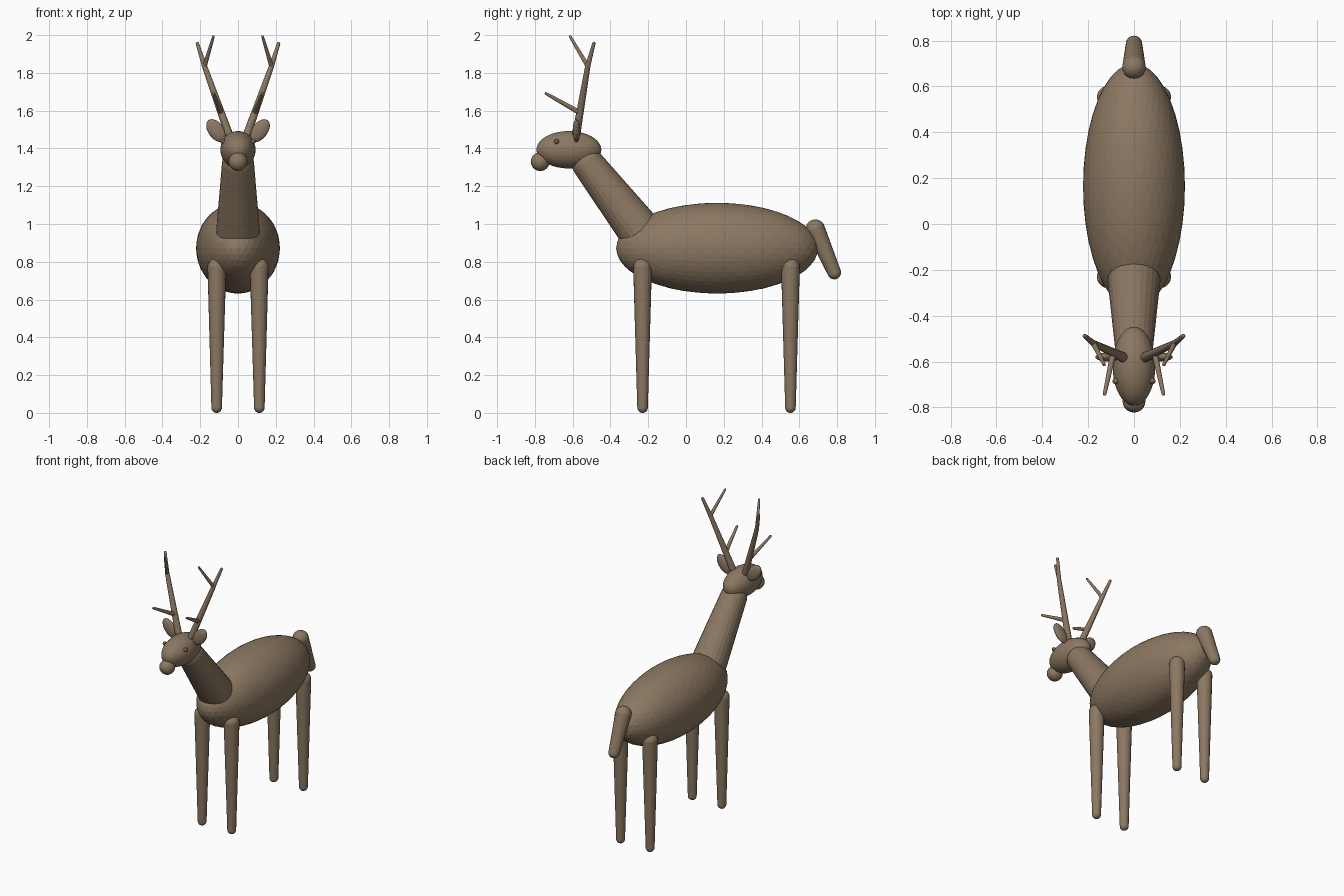
import bpy, bmesh
from mathutils import Vector, Matrix

cube = bpy.data.objects.get("Cube")
if cube:
    bpy.data.objects.remove(cube, do_unlink=True)

brown = bpy.data.materials.new("brown")
brown.use_nodes = True
brown.diffuse_color = (0.262, 0.188, 0.122, 1)
shader = brown.node_tree.nodes["Principled BSDF"]
shader.inputs["Base Color"].default_value = brown.diffuse_color
shader.inputs["Roughness"].default_value = 0.9


def finish(name, bm):
    mesh = bpy.data.meshes.new(name)
    bmesh.ops.recalc_face_normals(bm, faces=bm.faces)
    bm.to_mesh(mesh)
    bm.free()
    mesh.materials.append(brown)
    obj = bpy.data.objects.new(name, mesh)
    bpy.context.collection.objects.link(obj)
    return obj


def ellipsoid(name, centre, radii, roll=0, detail=3):
    bm = bmesh.new()
    bmesh.ops.create_icosphere(bm, subdivisions=detail, radius=1)
    bm.transform(Matrix.Translation(centre) @ Matrix.Rotation(roll, 4, 'Y')
                 @ Matrix.Diagonal((*radii, 1)))
    return finish(name, bm)


def limb(name, start, end, r_start, r_end, sides=20):
    """Tapered rod with a rounded cap at both ends."""
    start, end = Vector(start), Vector(end)
    turn = (end - start).to_track_quat('Z', 'Y')
    bm = bmesh.new()
    # an odd ring count leaves no equator, so the sphere splits in two caps
    bmesh.ops.create_uvsphere(bm, u_segments=sides, v_segments=13, radius=1)
    for v in bm.verts:
        centre, radius = (end, r_end) if v.co.z > 0 else (start, r_start)
        v.co = centre + turn @ (v.co * radius)
    return finish(name, bm)


# Body, neck and tail
ellipsoid("body", (0, 0.165, 0.872), (0.222, 0.535, 0.24), detail=4)
limb("neck", (0, -0.2, 0.905), (0, -0.52, 1.32), 0.122, 0.085, 24)
limb("tail", (0, 0.685, 0.972), (0, 0.785, 0.743), 0.052, 0.036)

# Head and nose
ellipsoid("head", (0, -0.62, 1.393), (0.093, 0.172, 0.099), detail=4)
ellipsoid("nose", (0, -0.772, 1.33), (0.05, 0.05, 0.05))

# Paired parts
for side, s in (("left", 1), ("right", -1)):
    for end, y in (("front", -0.23), ("back", 0.553)):
        limb(f"{end}_leg_{side}", (s * 0.112, y, 0.77),
             (s * 0.113, y, 0.028), 0.05, 0.028)
    ellipsoid(f"eye_{side}", (s * 0.08, -0.685, 1.437), (0.014,) * 3, detail=2)
    ellipsoid(f"ear_{side}", (s * 0.115, -0.58, 1.494), (0.042, 0.02, 0.07),
              roll=s * 0.65)

    # Antler: a slightly bent beam with two forward tines
    root, fork = (s * 0.05, -0.58, 1.48), (s * 0.177, -0.52, 1.835)
    limb(f"antler_base_{side}", root, fork, 0.022, 0.014, 12)
    limb(f"antler_tip_{side}", fork, (s * 0.215, -0.488, 1.955), 0.014, 0.009, 12)
    limb(f"lower_tine_{side}", (s * 0.09, -0.563, 1.59),
         (s * 0.128, -0.74, 1.69), 0.014, 0.008, 12)
    limb(f"upper_tine_{side}", fork, (s * 0.13, -0.613, 1.992), 0.012, 0.007, 12)
